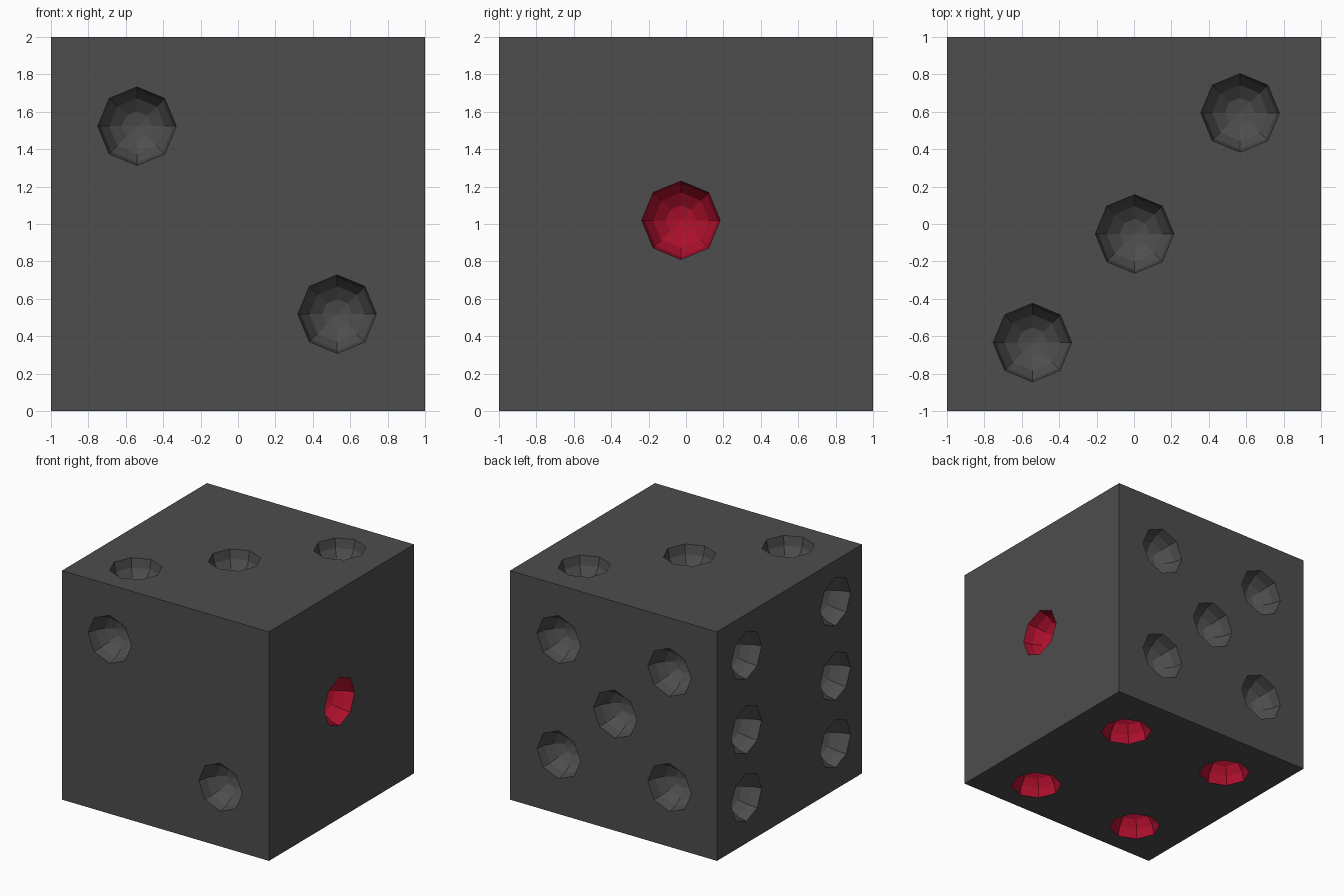
import bpy, bmesh
from math import sin, cos, pi
from mathutils import Vector

if "Cube" in bpy.data.objects:
    bpy.data.objects.remove(bpy.data.objects["Cube"])

R = 0.21          # pit radius
SEG, RINGS = 8, 4  # low-poly half sphere


def material(name, rgb):
    m = bpy.data.materials.new(name)
    m.diffuse_color = (*rgb, 1)
    m.use_nodes = True
    m.node_tree.nodes["Principled BSDF"].inputs["Base Color"].default_value = m.diffuse_color
    return m


# side: (normal axis, sign, red?, pit centres in the two remaining axes, z measured from the cube centre)
SIDES = [
    (1, -1, 0, [(-0.54, 0.523), (0.53, -0.482)]),                         # front
    (0, 1, 1, [(-0.027, 0.02)]),                                          # right
    (2, 1, 0, [(-0.543, -0.634), (0.003, -0.053), (0.567, 0.594)]),       # top
    (1, 1, 0, [(x, z) for x in (-0.54, 0.53) for z in (0.523, -0.482)]
     + [(-0.015, 0.018)]),                                                # back
    (0, -1, 0, [(y, z) for y in (-0.634, 0.594) for z in (0.64, -0.01, -0.6)]),  # left
    (2, -1, 1, [(x, y) for x in (-0.54, 0.525) for y in (-0.637, 0.525)]),  # bottom
]

bm = bmesh.new()


def add_side(axis, sign, red, pits):
    a, b = [i for i in range(3) if i != axis]

    def vert(u, v, depth=0.0):
        p = Vector((0, 0, 1))
        p[a] += u
        p[b] += v
        p[axis] += sign * (1 - depth)
        return bm.verts.new(p)

    def loop_edges(vs):
        return [bm.edges.new((vs[i], vs[i - 1])) for i in range(len(vs))]

    normal = Vector((0, 0, 0))
    normal[axis] = sign
    edges = loop_edges([vert(*c) for c in ((-1, -1), (1, -1), (1, 1), (-1, 1))])

    # sunken half spheres
    for u, v in pits:
        rings = []
        for k in range(RINGS):
            t = k * pi / 2 / RINGS
            rings.append([vert(u + R * cos(t) * cos(i * 2 * pi / SEG),
                               v + R * cos(t) * sin(i * 2 * pi / SEG),
                               R * sin(t)) for i in range(SEG)])
        edges += loop_edges(rings[0])
        pole = vert(u, v, R)
        centre = (pole.co + normal * R).copy()
        faces = []
        for i in range(SEG):
            for r0, r1 in zip(rings, rings[1:]):
                faces.append(bm.faces.new((r0[i - 1], r0[i], r1[i], r1[i - 1])))
            faces.append(bm.faces.new((rings[-1][i - 1], rings[-1][i], pole)))
        for f in faces:
            f.material_index = red
            f.normal_update()
            if f.normal.dot(centre - f.calc_center_median()) < 0:
                f.normal_flip()

    # flat side around the pits
    fill = bmesh.ops.triangle_fill(bm, edges=edges, use_beauty=True, normal=normal)
    for f in fill["geom"]:
        if isinstance(f, bmesh.types.BMFace):
            f.normal_update()
            if f.normal.dot(normal) < 0:
                f.normal_flip()


for side in SIDES:
    add_side(*side)
bmesh.ops.remove_doubles(bm, verts=bm.verts, dist=1e-4)

mesh = bpy.data.meshes.new("die")
bm.to_mesh(mesh)
bm.free()
mesh.materials.append(material("dark_grey", (0.075, 0.075, 0.075)))
mesh.materials.append(material("red", (0.42, 0.005, 0.025)))
die = bpy.data.objects.new("die", mesh)
bpy.context.collection.objects.link(die)
